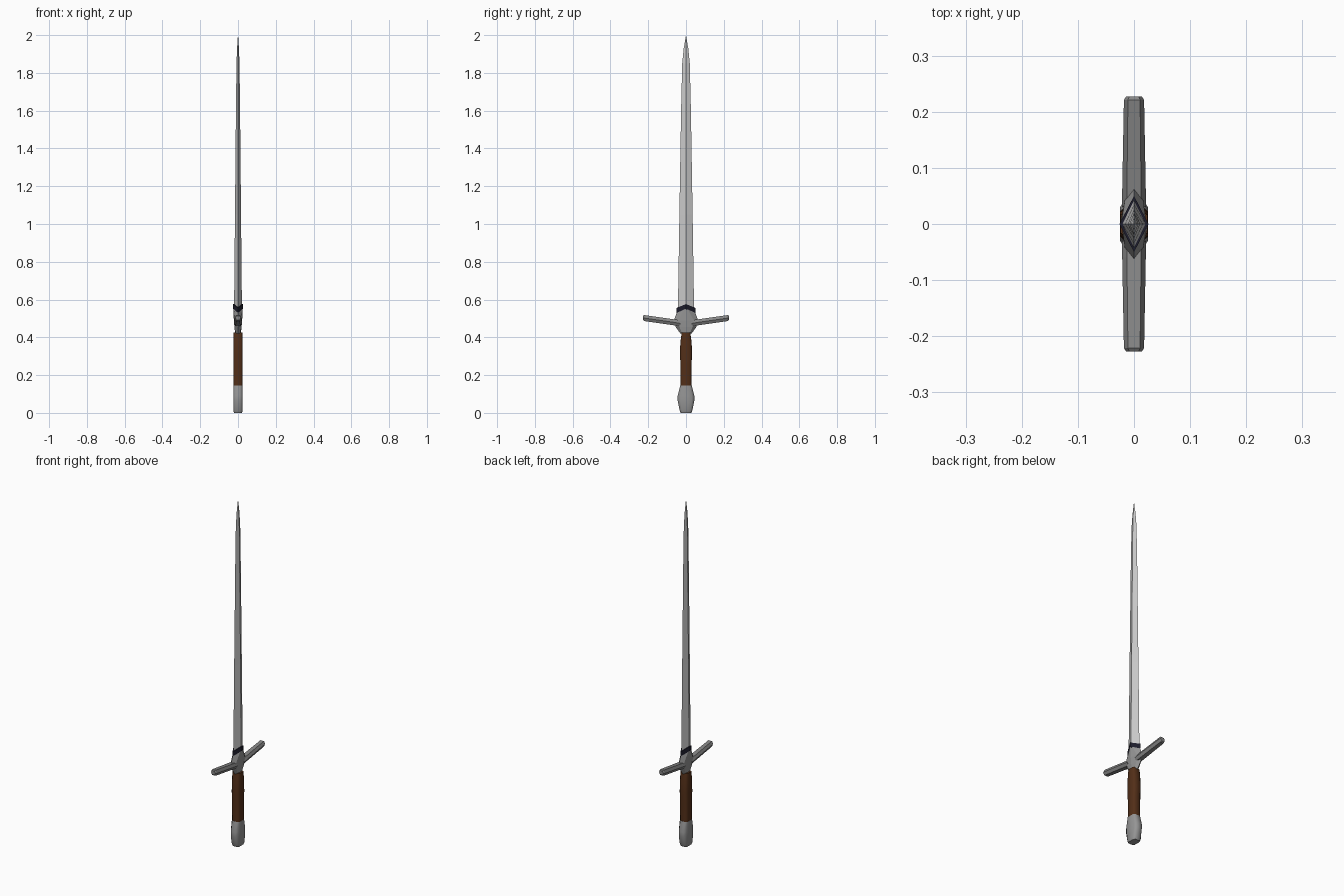
import bpy, bmesh

if "Cube" in bpy.data.objects:
    bpy.data.objects.remove(bpy.data.objects["Cube"])

STEEL = (0.30, 0.30, 0.30)


def loft(name, rings, color=None, smooth=None):
    """Skin a list of equal-length point rings and cap both ends."""
    bm = bmesh.new()
    loops = [[bm.verts.new(p) for p in r] for r in rings]
    n = len(loops[0])
    for a, b in zip(loops, loops[1:]):
        for i in range(n):
            j = (i + 1) % n
            bm.faces.new((a[i], a[j], b[j], b[i]))
    bm.faces.new(loops[0][::-1])
    bm.faces.new(loops[-1])
    bmesh.ops.recalc_face_normals(bm, faces=bm.faces)
    me = bpy.data.meshes.new(name)
    bm.to_mesh(me)
    bm.free()
    ob = bpy.data.objects.new(name, me)
    bpy.context.collection.objects.link(ob)
    if color:
        mat = bpy.data.materials.new(name + "_colour")
        mat.diffuse_color = (*color, 1)
        mat.use_nodes = True
        mat.node_tree.nodes["Principled BSDF"].inputs["Base Color"].default_value = mat.diffuse_color
        me.materials.append(mat)
    if smooth:
        bpy.ops.object.select_all(action='DESELECT')
        ob.select_set(True)
        bpy.context.view_layer.objects.active = ob
        bpy.ops.object.shade_smooth_by_angle(angle=smooth)
    return ob


def diamond(rx, ry, z, lift=0.0):
    # lift raises the two points on the flat sides, giving a chevron
    return [(rx, 0, z + lift), (0, ry, z), (-rx, 0, z + lift), (0, -ry, z)]


def flat_octagon(rx, ry, z):
    # wide flats facing +-x, chamfered towards +-y
    cx, cy = rx * 0.6, ry * 0.68
    return [(rx, -cy, z), (rx, cy, z), (cx, ry, z), (-cx, ry, z),
            (-rx, cy, z), (-rx, -cy, z), (-cx, -ry, z), (cx, -ry, z)]


def pointed_octagon(rx, ry, z, kx=0.75, ky=0.65, lift=0.0):
    # points on both axes, with (kx, ky) placing the four between them
    x, y, zt = rx * kx, ry * ky, z + lift
    zm = z + lift * kx
    return [(rx, 0, zt), (x, y, zm), (0, ry, z), (-x, y, zm),
            (-rx, 0, zt), (-x, -y, zm), (0, -ry, z), (x, -y, zm)]


# Blade
loft("blade", [diamond(*r) for r in (
    (0.021, 0.043, 0.53), (0.016, 0.035, 1.05), (0.011, 0.026, 1.6),
    (0.008, 0.020, 1.85), (0.005, 0.012, 1.93), (0.0008, 0.001, 1.995))],
    (0.68, 0.68, 0.68))

# Dark chevron collar at the blade root
loft("collar", [diamond(0.026, 0.050, 0.53, 0.02),
                diamond(0.026, 0.050, 0.556, 0.02)], (0.012, 0.012, 0.025))

# Faceted guard centre, its ridges fanning down from the collar
loft("guard_centre", [
    pointed_octagon(0.015, 0.030, 0.42),
    pointed_octagon(0.019, 0.055, 0.455),
    pointed_octagon(0.022, 0.064, 0.49),
    pointed_octagon(0.025, 0.047, 0.536, 0.85, 0.15, 0.02)], STEEL)


# Guard arms, rising outwards
def arm_ring(y, z, rx, rz, s):
    return [(rx, s * y, z), (rx * 0.6, s * y, z + rz), (-rx * 0.6, s * y, z + rz),
            (-rx, s * y, z), (-rx * 0.6, s * y, z - rz), (rx * 0.6, s * y, z - rz)]


for side, s in (("left", -1), ("right", 1)):
    loft("guard_arm_" + side, [
        arm_ring(0.03, 0.474, 0.021, 0.016, s),
        arm_ring(0.06, 0.479, 0.021, 0.016, s),
        arm_ring(0.221, 0.502, 0.018, 0.016, s),
        arm_ring(0.227, 0.503, 0.014, 0.011, s)], (0.24, 0.24, 0.24))

# Wooden grip
loft("grip", [flat_octagon(*r) for r in (
    (0.024, 0.029, 0.14), (0.025, 0.029, 0.25), (0.025, 0.032, 0.31),
    (0.025, 0.030, 0.37), (0.024, 0.023, 0.425))], (0.085, 0.028, 0.009), 1.0)

# Pommel
loft("pommel", [flat_octagon(*r) for r in (
    (0.021, 0.028, 0.0), (0.025, 0.034, 0.014), (0.025, 0.044, 0.065),
    (0.025, 0.044, 0.09), (0.025, 0.030, 0.146))], STEEL, 1.0)
